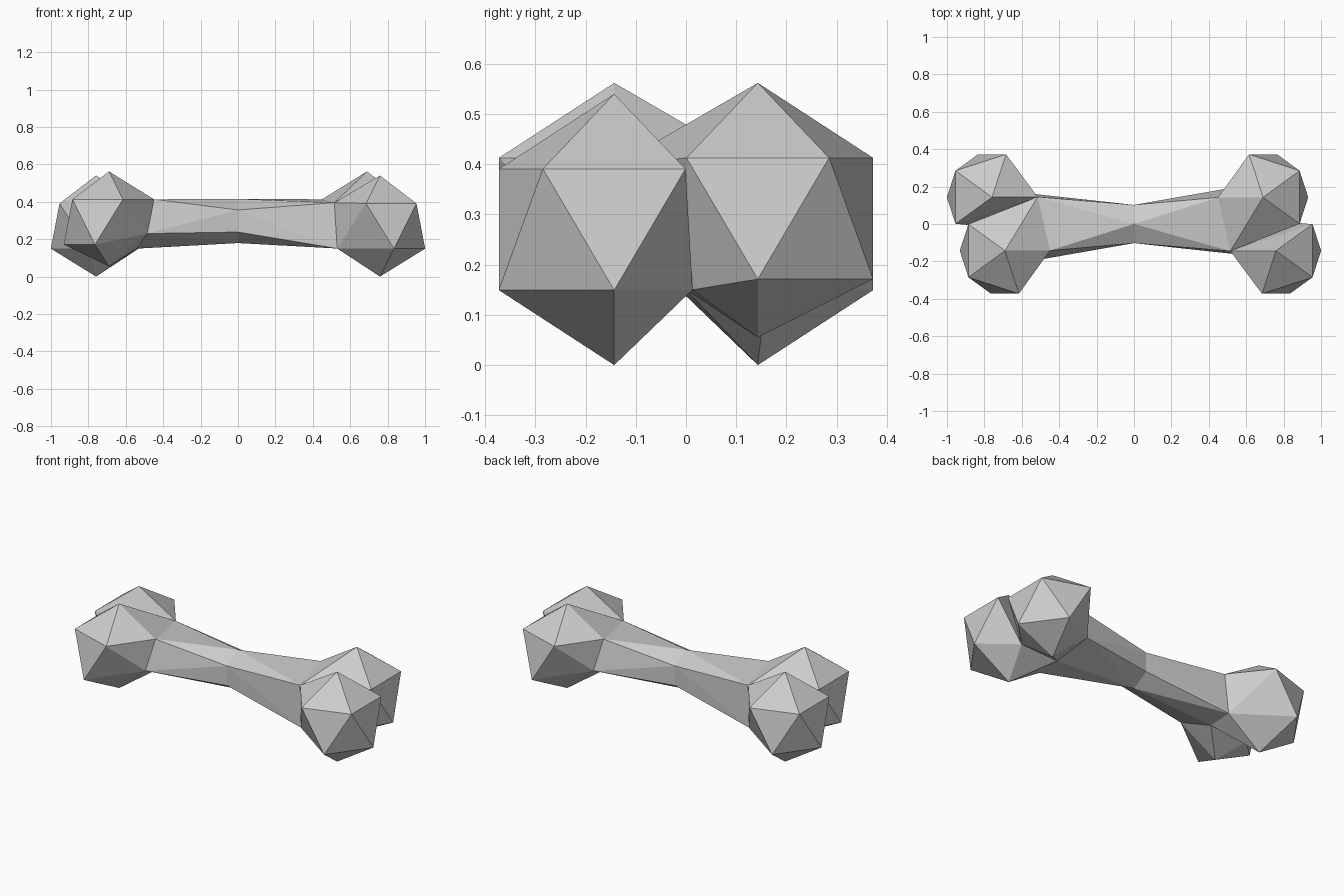
import bpy, bmesh
from math import sin, cos, radians, pi, sqrt
from mathutils import Vector, Matrix

if "Cube" in bpy.data.objects:
    bpy.data.objects.remove(bpy.data.objects["Cube"])


def finish(bm, name, turn):
    """Write the mesh once as is, and once turned half a revolution about z."""
    if turn:
        bmesh.ops.transform(bm, matrix=Matrix.Rotation(pi, 4, 'Z'), verts=bm.verts)
    bmesh.ops.recalc_face_normals(bm, faces=bm.faces)
    me = bpy.data.meshes.new(name)
    bm.to_mesh(me)
    bm.free()
    bpy.context.collection.objects.link(bpy.data.objects.new(name, me))


def knob(name, centre, moved, turn, r=0.27):
    """Icosahedron standing on a vertex; some vertices are pulled to the shaft."""
    c = Vector(centre)
    bm = bmesh.new()

    def vert(key, offset):
        return bm.verts.new(moved.get(key, c + Vector(offset)))

    h, w = r / sqrt(5), 2 * r / sqrt(5)
    top, bottom = vert('top', (0, 0, r)), vert('bottom', (0, 0, -r))
    up, low = [], []
    for i in range(5):
        a, b = 36 + 72 * i, 72 + 72 * i
        up.append(vert(('up', a), (w * cos(radians(a)), w * sin(radians(a)), h)))
        low.append(vert(('low', b), (w * cos(radians(b)), w * sin(radians(b)), -h)))
    for i in range(5):
        j = (i + 1) % 5
        for f in ((top, up[i], up[j]), (up[i], low[i], up[j]),
                  (low[i], low[j], up[j]), (low[i], bottom, low[j])):
            bm.faces.new(f)
    bmesh.ops.remove_doubles(bm, verts=bm.verts, dist=0.0005)
    finish(bm, name, turn)


# Shared points where the knobs meet the shaft (right end)
front_top, front_low = (0.515, -0.145, 0.395), (0.53, -0.16, 0.15)
back_top, back_low = (0.449, 0.142, 0.413), (0.485, 0.187, 0.23)
under, crease = (0.54, 0.0, 0.15), (0.80, 0.013, 0.15)


def shaft_half(name, turn):
    """Hull from the six-sided waist to the knob points, open at the waist."""
    bm = bmesh.new()
    for i in range(6):
        a = radians(90 + 60 * i)
        bm.verts.new((0, 0.118 * cos(a), 0.297 + 0.118 * sin(a)))
    for p in (front_top, front_low, back_top, back_low, under):
        bm.verts.new(p)
    bmesh.ops.convex_hull(bm, input=bm.verts)
    waist = [f for f in bm.faces if all(abs(v.co.x) < 1e-4 for v in f.verts)]
    bmesh.ops.delete(bm, geom=waist, context='FACES')
    finish(bm, name, turn)


# The two ends are the same, turned half a revolution
for side, turn in (("right", False), ("left", True)):
    knob("low_knob_" + side, (0.759, -0.143, 0.27),
         {('up', 180): front_top, ('up', 108): front_top,
          ('low', 216): front_low, ('low', 144): under, ('low', 72): crease}, turn)
    knob("high_knob_" + side, (0.69, 0.143, 0.292),
         {('up', 252): front_top, ('up', 180): back_top,
          ('low', 144): back_low, ('low', 216): under, ('low', 288): crease,
          'bottom': (0.69, 0.143, 0.055)}, turn)
    shaft_half("shaft_" + side, turn)
